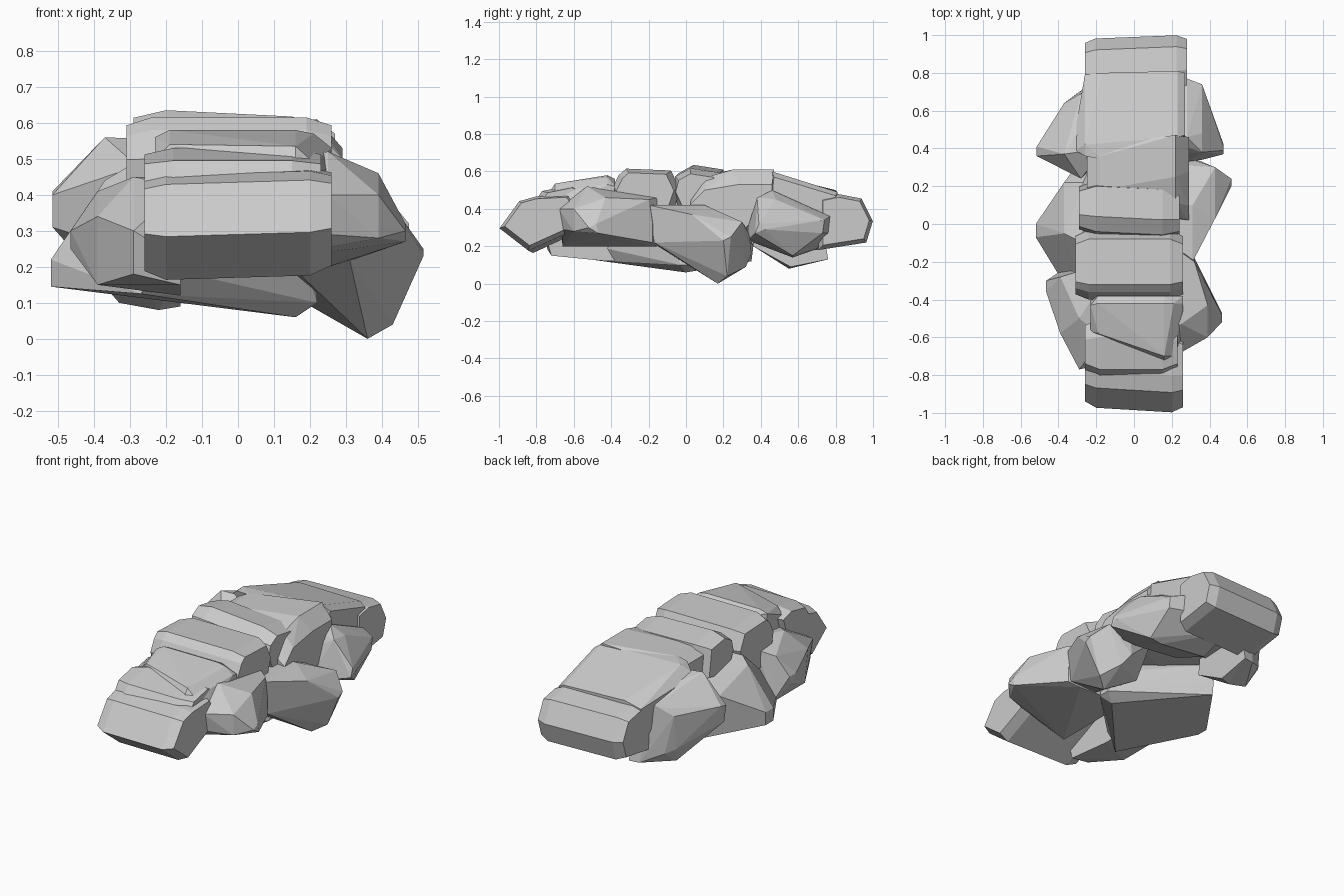
import bpy, bmesh


def rock(name, *sections):
    """Faceted boulder: the hull around cross-sections (x, [(y, z), ...])."""
    bm = bmesh.new()
    for x, pts in sections:
        for y, z in pts:
            bm.verts.new((x, y, z))
    out = bmesh.ops.convex_hull(bm, input=bm.verts[:])
    junk = {g for g in out["geom_interior"] + out["geom_unused"]
            if isinstance(g, bmesh.types.BMVert)}
    bmesh.ops.delete(bm, geom=list(junk), context='VERTS')
    bmesh.ops.dissolve_limit(bm, angle_limit=0.08, verts=bm.verts[:], edges=bm.edges[:])
    bmesh.ops.recalc_face_normals(bm, faces=bm.faces[:])
    me = bpy.data.meshes.new(name)
    bm.to_mesh(me)
    bm.free()
    ob = bpy.data.objects.new(name, me)
    bpy.context.collection.objects.link(ob)
    return ob


def slab(name, x0, x1, profile, edge=0.05, shrink=0.8, skew=0.0, tilt=0.0):
    """Cross-wise block with chamfered ends; skew shifts y and tilt shifts z along x."""
    cy = sum(p[0] for p in profile) / len(profile)
    cz = sum(p[1] for p in profile) / len(profile)
    secs = []
    for x, k in ((x0, shrink), (x0 + edge, 1), (x1 - edge, 1), (x1, shrink)):
        secs.append((x, [(cy + (y - cy) * k + skew * x, cz + (z - cz) * k + tilt * x)
                         for y, z in profile]))
    return rock(name, *secs)


# Row of blocks along the ridge, front to back
slab("front_block", -0.26, 0.26,
     [(-.985, .29), (-.88, .435), (-.79, .46), (-.6, .47), (-.5, .32), (-.83, .17)],
     edge=.06, shrink=.86, skew=-.06, tilt=.03)
slab("front_cap", -0.26, 0.23,
     [(-.82, .42), (-.77, .495), (-.6, .53), (-.5, .5), (-.55, .35)],
     edge=.08, shrink=.75)
rock("ridge_block_1",
     (-.23, [(-.57, .50), (-.43, .56), (-.38, .36), (-.52, .3)]),
     (-.19, [(-.58, .54), (-.42, .58), (-.38, .56)]),
     (.16, [(-.73, .49), (-.70, .535), (-.42, .58), (-.38, .56), (-.66, .3)]),
     (.21, [(-.70, .49), (-.42, .57)]),
     (.26, [(-.58, .44), (-.42, .53), (-.38, .52), (-.40, .3), (-.6, .3)]))
slab("ridge_block_2", -0.31, 0.26,
     [(-.40, .50), (-.36, .58), (-.32, .615), (-.08, .605), (-.03, .5), (-.1, .3), (-.36, .3)],
     edge=.07, shrink=.83)
slab("ridge_block_3", -0.29, 0.24,
     [(-.07, .50), (-.05, .58), (.03, .625), (.19, .60), (.22, .4), (0, .35)],
     edge=.09, shrink=.78, skew=-.05, tilt=-.05)
rock("ridge_block_4",
     (-.25, [(.10, .44), (.16, .56), (.42, .56), (.42, .3), (.1, .3)]),
     (-.18, [(.08, .52), (.18, .595), (.36, .6)]),
     (.22, [(.03, .46), (.11, .57), (.25, .61), (.47, .61), (.06, .3)]),
     (.29, [(.02, .42), (.10, .50), (.28, .53), (.46, .53), (.46, .44), (.3, .28)]))
rock("ridge_block_5",
     (-.31, [(.39, .55), (.42, .44), (.5, .52)]),
     (-.26, [(.36, .59), (.42, .595), (.79, .47), (.76, .3), (.42, .28)]),
     (-.16, [(.34, .60), (.80, .50), (.8, .3)]),
     (.23, [(.46, .60), (.81, .49), (.8, .3), (.42, .28)]),
     (.27, [(.47, .57), (.80, .47), (.76, .32), (.45, .35)]))
slab("back_block", -0.26, 0.28,
     [(.70, .46), (.80, .48), (.93, .455), (.99, .335), (.955, .22), (.70, .18)],
     edge=.055, shrink=.85, skew=.04)

# Boulders on the right flank
rock("right_front_boulder",
     (-.05, [(-.66, .42), (-.53, .48), (-.2, .45), (-.15, .2), (-.66, .2)]),
     (.25, [(-.68, .40), (-.66, .29), (-.53, .52), (-.15, .46), (-.15, .31), (-.16, .2), (-.57, .25)]),
     (.32, [(-.20, .45), (-.18, .31), (-.18, .22)]),
     (.39, [(-.60, .40), (-.60, .28), (-.43, .46), (-.35, .25)]),
     (.465, [(-.52, .30), (-.48, .32), (-.47, .27)]))
rock("right_middle_boulder",
     (.15, [(-.2, .42), (.1, .42), (.32, .3), (.2, .12), (-.15, .2)]),
     (.31, [(-.2, .42), (-.17, .22), (.1, .42), (.34, .26), (.35, .16)]),
     (.36, [(.17, 0), (.32, .09)]),
     (.43, [(.22, .04), (.03, .37), (.3, .33)]),
     (.515, [(.2, .23), (.24, .25)]))
rock("right_back_boulder",
     (0, [(.36, .25), (.5, .45), (.8, .34), (.8, .22), (.6, .15)]),
     (.28, [(.33, .3), (.36, .22), (.46, .50), (.77, .36), (.76, .27), (.57, .14)]),
     (.36, [(.38, .46), (.48, .45), (.74, .34), (.73, .27), (.57, .15), (.34, .24)]),
     (.475, [(.39, .32), (.42, .29), (.37, .27)]))

# Boulders on the left flank and under the arch
rock("left_front_boulder",
     (-.16, [(-.74, .22), (-.72, .15), (-.6, .42), (-.3, .45), (-.25, .13), (-.42, .12)]),
     (-.29, [(-.77, .30), (-.74, .18), (-.5, .45), (-.25, .43)]),
     (-.39, [(-.55, .15), (-.58, .34), (-.28, .41), (-.25, .15)]),
     (-.465, [(-.36, .30), (-.30, .30), (-.33, .25)]))
rock("underside_slab",
     (-.52, [(-.07, .22), (0, .22), (-.07, .145), (.0, .145)]),
     (-.37, [(-.24, .25), (-.05, .44), (.22, .36)]),
     (-.27, [(-.1, .5), (.22, .42), (.35, .12), (.36, .2), (-.48, .125)]),
     (-.22, [(-.48, .2), (.33, .3)]),
     (.16, [(0, .06), (-.08, .28), (.04, .28)]),
     (.22, [(-.03, .10), (.04, .10), (.03, .22)]))
rock("left_back_boulder",
     (-.16, [(.40, .55), (.70, .48), (.76, .13), (.56, .09), (.36, .2)]),
     (-.22, [(.75, .13), (.55, .08)]),
     (-.28, [(.24, .48), (.69, .46)]),
     (-.33, [(.65, .44), (.67, .18), (.56, .10), (.32, .25)]),
     (-.37, [(.37, .56), (.64, .40), (.62, .2)]),
     (-.515, [(.41, .41), (.36, .40), (.38, .31)]))
